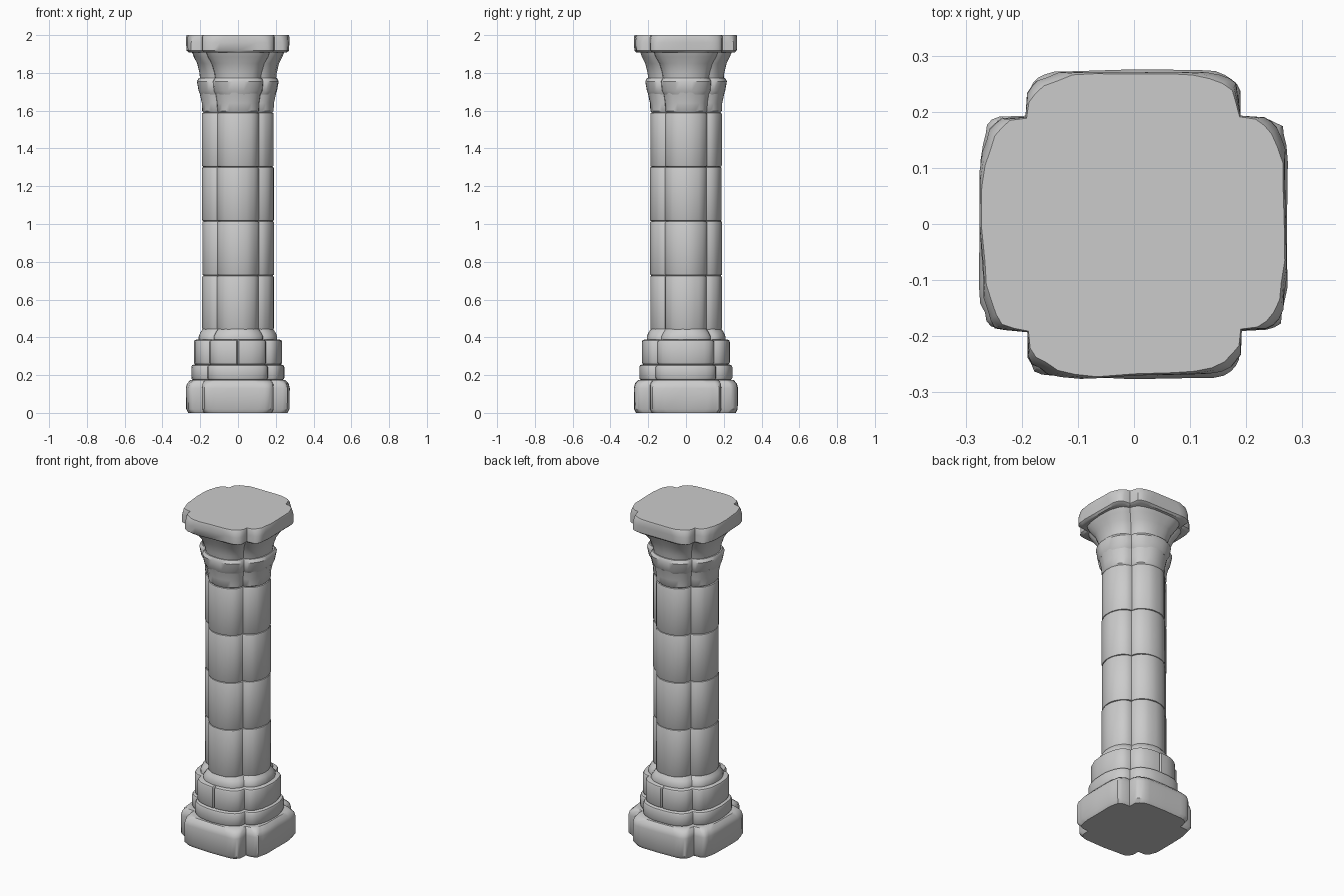
import bpy, bmesh, math, random

random.seed(4)
if "Cube" in bpy.data.objects:
    bpy.data.objects.remove(bpy.data.objects["Cube"])

stone = bpy.data.materials.new("grey stone")
stone.use_nodes = True
GREY = (0.6, 0.6, 0.6, 1)
stone.diffuse_color = GREY
stone.node_tree.nodes["Principled BSDF"].inputs["Base Color"].default_value = GREY

STEPS = 7  # samples per half lobe


def outline(w, e, p, seams):
    """Four-lobed section: w = notch position, e = reach, p = boxiness."""
    pts = []
    for lobe in range(4):
        half = [(w * math.sin(t) ** p, w + (e - w) * math.cos(t) ** p)
                for t in (math.pi / 2 * i / STEPS for i in range(1, STEPS))]
        middle = [(0, e)]
        if lobe in seams:
            middle = [(0.007, e), (0, e - 0.015), (-0.007, e)]
        ring = [(w, w)] + half[::-1] + middle + [(-x, y) for x, y in half]
        a = lobe * math.pi / 2
        c, s = math.cos(a), math.sin(a)
        pts += [(x * c - y * s, x * s + y * c) for x, y in ring]
    return pts


def block(name, rows, seams=(), wear=0.0015):
    """Loft a closed stone through rows of (z, notch, reach, boxiness)."""
    bm = bmesh.new()
    turn = random.uniform(-0.012, 0.012)
    worn = None
    rings = []
    for z, w, e, p in rows:
        pts = outline(w, e, p, seams)
        worn = worn or [1 + random.uniform(-wear, wear) / e for _ in pts]
        c, s = math.cos(turn), math.sin(turn)
        rings.append([bm.verts.new(((x * c - y * s) * k, (x * s + y * c) * k, z))
                      for (x, y), k in zip(pts, worn)])
    for low, high in zip(rings, rings[1:]):
        n = len(low)
        for i in range(n):
            j = (i + 1) % n
            bm.faces.new((low[i], low[j], high[j], high[i]))
    bm.faces.new(rings[0][::-1])
    bm.faces.new(rings[-1])
    bmesh.ops.recalc_face_normals(bm, faces=bm.faces)
    mesh = bpy.data.meshes.new(name)
    bm.to_mesh(mesh)
    bm.free()
    mesh.materials.append(stone)
    obj = bpy.data.objects.new(name, mesh)
    bpy.context.collection.objects.link(obj)
    bpy.ops.object.select_all(action='DESELECT')
    obj.select_set(True)
    bpy.context.view_layer.objects.active = obj
    bpy.ops.object.shade_smooth_by_angle(angle=math.radians(40))


def eased(z0, z1, w, e, p, edge):
    """Rows of a straight stone with worn top and bottom edges."""
    d = edge * 0.3
    return [(z0, w - edge, e - edge, p), (z0 + d, w - d, e - d, p),
            (z0 + edge, w, e, p), (z1 - edge, w, e, p),
            (z1 - d, w - d, e - d, p), (z1, w - edge, e - edge, p)]


# Base: plinth, lower moulding, jointed band, collar
block("plinth", [(0, 0.18, 0.262, 0.45), (0.02, 0.19, 0.272, 0.35),
                 (0.13, 0.19, 0.274, 0.35), (0.155, 0.188, 0.268, 0.4),
                 (0.175, 0.175, 0.25, 0.55)], wear=0.003)
block("lower_moulding", eased(0.172, 0.256, 0.16, 0.246, 0.85, 0.014))
block("jointed_band", eased(0.255, 0.388, 0.15, 0.232, 0.85, 0.012), seams=(0, 2))
block("base_collar", [(0.386, 0.13, 0.208, 0.95), (0.405, 0.13, 0.208, 0.95),
                      (0.425, 0.12, 0.2, 1), (0.445, 0.108, 0.186, 1)])

# Shaft: four equal drums
for i in range(4):
    z = 0.44 + i * 0.2875
    block(f"shaft_drum_{i + 1}", eased(z, z + 0.2875, 0.11, 0.19, 1, 0.008))

# Capital: neck, ring, flared bell, slab
block("capital_neck", [(1.59, 0.104, 0.182, 1), (1.598, 0.11, 0.189, 1),
                       (1.64, 0.112, 0.191, 1), (1.695, 0.12, 0.203, 1)])
block("capital_ring", [(1.685, 0.118, 0.2, 1), (1.705, 0.128, 0.208, 1),
                       (1.755, 0.133, 0.217, 0.95), (1.772, 0.125, 0.208, 1)])
block("capital_bell", [(1.765, 0.12, 0.2, 1), (1.8, 0.125, 0.204, 1),
                       (1.85, 0.14, 0.216, 0.95), (1.885, 0.16, 0.234, 0.85),
                       (1.912, 0.17, 0.244, 0.8)])
block("capital_slab", [(1.908, 0.18, 0.26, 0.5), (1.918, 0.19, 0.27, 0.4),
                       (1.96, 0.19, 0.273, 0.45), (1.99, 0.19, 0.273, 0.62),
                       (2.0, 0.188, 0.27, 0.68)], wear=0.003)
